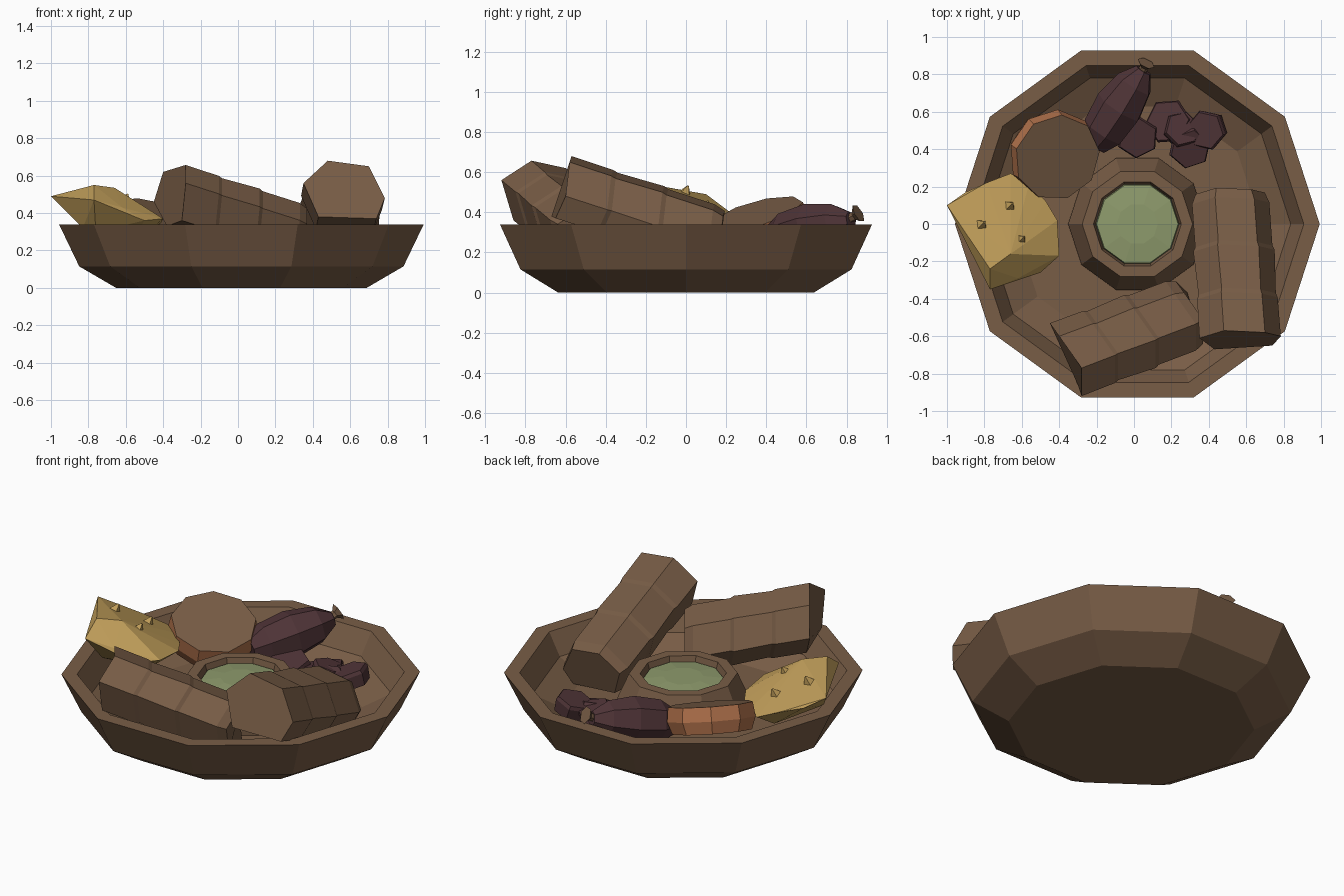
import bpy, bmesh, math
from mathutils import Vector, Matrix

if "Cube" in bpy.data.objects:
    bpy.data.objects.remove(bpy.data.objects["Cube"])


def mat(name, rgb):
    m = bpy.data.materials.new(name)
    m.diffuse_color = (*rgb, 1)
    m.use_nodes = True
    m.node_tree.nodes["Principled BSDF"].inputs["Base Color"].default_value = m.diffuse_color
    return m


BROWN = mat("brown", (.19, .11, .062))
YELLOW = mat("yellow", (.52, .335, .10))
ORANGE = mat("orange", (.43, .165, .07))
PURPLE = mat("dark_purple", (.078, .034, .038))
GREEN = mat("green", (.27, .325, .15))


def finish(name, bm, *mats):
    bmesh.ops.recalc_face_normals(bm, faces=bm.faces)
    me = bpy.data.meshes.new(name)
    bm.to_mesh(me)
    bm.free()
    for m in mats:
        me.materials.append(m)
    ob = bpy.data.objects.new(name, me)
    bpy.context.collection.objects.link(ob)
    return ob


def skin(bm, rings):
    """Bridge successive point rings and cap both ends."""
    vs = [[bm.verts.new(p) for p in r] for r in rings]
    n = len(vs[0])
    for a, b in zip(vs, vs[1:]):
        for i in range(n):
            bm.faces.new((a[i], a[(i + 1) % n], b[(i + 1) % n], b[i]))
    bm.faces.new(vs[0])
    bm.faces.new(vs[-1])


def lathe(name, profile, m, n=10, frame=Matrix.Translation((.018, 0, 0))):
    """Turn (radius, height) pairs around the local z axis of the frame."""
    bm = bmesh.new()
    skin(bm, [[frame @ Vector((r * math.cos(2 * math.pi * i / n),
                               r * math.sin(2 * math.pi * i / n), z))
               for i in range(n)] for r, z in profile])
    return finish(name, bm, m)


def along(p, q):
    """Frame at p whose z axis points to q."""
    p, q = Vector(p), Vector(q)
    return Matrix.Translation(p) @ (q - p).to_track_quat('Z', 'Y').to_matrix().to_4x4()


def hull(name, pts, m):
    bm = bmesh.new()
    for p in pts:
        bm.verts.new(p)
    r = bmesh.ops.convex_hull(bm, input=bm.verts)
    bmesh.ops.delete(bm, geom=list({g for g in r["geom_interior"]}), context='VERTS')
    return finish(name, bm, m)


def log(name, section, shift, steps):
    """Sweep an end section along shift; steps are (fraction, scale)."""
    c = sum((Vector(p) for p in section), Vector()) / len(section)
    bm = bmesh.new()
    skin(bm, [[c + (Vector(p) - c) * s + Vector(shift) * t for p in section]
              for t, s in steps])
    return finish(name, bm, BROWN)


# Bowl, outside then rim then inside
lathe("bowl", [(.67, 0), (.867, .115), (.975, .34), (.89, .34),
               (.82, .21), (.66, .13)], BROWN)

# Dip cup and its green filling
lathe("dip_cup", [(.37, .12), (.37, .16), (.295, .33), (.235, .33), (.22, .27)], BROWN)
lathe("green_dip", [(.226, .27), (.218, .30), (.11, .312)], GREEN)

# Roasted chunky sticks
STEPS = [(0, 1), (.27, .99), (.30, .95), (.6, 1), (.63, .95), (.93, .95), (1, .85)]
log("right_stick", [(.35, -.61, .56), (.48, -.57, .68), (.70, -.58, .65),
                    (.785, -.60, .48), (.74, -.65, .37), (.43, -.67, .38)],
    (-.055, .77, -.25), STEPS)
log("front_stick", [(-.28, -.92, .56), (-.28, -.77, .657), (-.40, -.6, .62),
                    (-.45, -.53, .46), (-.38, -.6, .33), (-.3, -.86, .36)],
    (.66, .25, -.21), STEPS)

# Yellow rough wedge leaning on the rim
hull("yellow_wedge", [(-1, .1, .49), (-.9, .17, .43), (-.77, -.24, .55),
                      (-.66, -.16, .535), (-.79, .22, .40), (-.66, .27, .35),
                      (-.56, .22, .34), (-.47, .12, .34), (-.41, .02, .35),
                      (-.40, -.17, .37), (-.5, -.26, .36), (-.62, -.29, .43),
                      (-.77, -.35, .47), (-.83, -.12, .32), (-.76, -.2, .3),
                      (-.6, .02, .2)], YELLOW)

# Little bumps on the wedge
for i, (x, y, z) in enumerate([(-.66, .10, .43), (-.81, .0, .505), (-.60, -.08, .475)]):
    lathe(f"wedge_bump_{i}", [(.045, -.03), (.006, .03)], YELLOW, 4,
          along((x, y, z), (x + .4, y + .4, z + 1)))

# Orange slice: brown caps, orange side
f = along((-.41, .355, .395), (-.41 + .28, .355 - .27, 1.395))
slice_ob = lathe("orange_slice", [(.22, -.15), (.245, -.08), (.235, 0)], ORANGE, 9, f)
slice_ob.data.materials.append(BROWN)
axis = f.to_3x3().col[2]
for p in slice_ob.data.polygons:
    p.material_index = 1 if abs(p.normal.dot(axis)) > .95 else 0

# Whole purple vegetable with stem
f = along((-.21, .42, .26), (.05, .82, .36))
lathe("purple_vegetable", [(.07, 0), (.12, .09), (.135, .25), (.105, .40), (.045, .49)],
      PURPLE, 7, f)
lathe("vegetable_stem", [(.022, 0), (.024, .05), (.05, .075)], BROWN, 6,
      along((.035, .80, .36), (.07, .87, .40)))

# Purple cut pieces
for i, (x, y, z, r, tx, ty) in enumerate([
        (.02, .46, .25, .115, .1, -.2), (.18, .55, .23, .125, -.2, .1),
        (.26, .51, .26, .10, .2, .2), (.30, .40, .24, .115, .1, -.3),
        (.38, .50, .27, .11, -.3, -.1)]):
    lathe(f"purple_piece_{i}", [(r * .9, -.09), (r, -.02), (r * .92, 0)], PURPLE, 6,
          along((x, y, z), (x + tx, y + ty, z + 1)))
